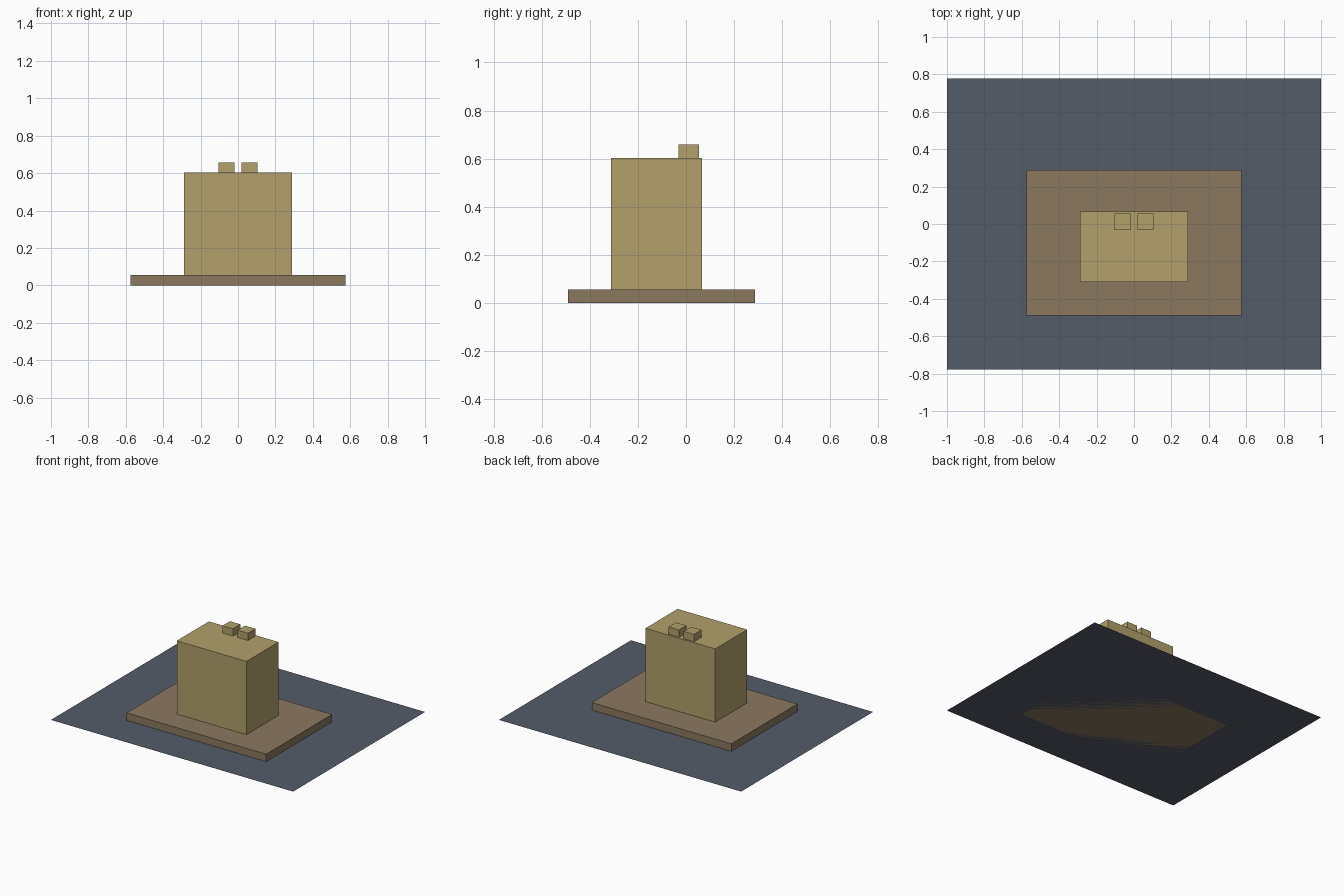
import bpy

if "Cube" in bpy.data.objects:
    bpy.data.objects.remove(bpy.data.objects["Cube"])


def material(name, rgb):
    mat = bpy.data.materials.new(name)
    mat.diffuse_color = (*rgb, 1)
    mat.use_nodes = True
    mat.node_tree.nodes["Principled BSDF"].inputs["Base Color"].default_value = mat.diffuse_color
    return mat


def box(name, x, y, z, mat):
    """Box spanning the (min, max) ranges x, y and z."""
    bpy.ops.mesh.primitive_cube_add(size=1, location=[sum(r) / 2 for r in (x, y, z)])
    ob = bpy.context.object
    ob.name = name
    ob.scale = [r[1] - r[0] for r in (x, y, z)]
    bpy.ops.object.transform_apply(location=False, rotation=False, scale=True)
    ob.data.materials.append(mat)
    return ob


slate = material("slate", (0.09, 0.107, 0.141))
brown = material("brown", (0.258, 0.191, 0.117))
tan = material("tan", (0.445, 0.352, 0.147))

# Flat plot the building stands on
bpy.ops.mesh.primitive_plane_add(size=1)
plot = bpy.context.object
plot.name = "ground_plot"
plot.scale = (2, 1.556, 1)
bpy.ops.object.transform_apply(location=False, rotation=False, scale=True)
plot.data.materials.append(slate)

# Low plinth and main block
box("plinth", (-0.576, 0.576), (-0.49, 0.288), (0, 0.056), brown)
box("main_block", (-0.288, 0.288), (-0.311, 0.067), (0.056, 0.603), tan)

# Pair of small roof boxes
for side, cx in (("left", -0.062), ("right", 0.062)):
    box(f"roof_box_{side}", (cx - 0.043, cx + 0.043), (-0.032, 0.055), (0.603, 0.658), tan)
